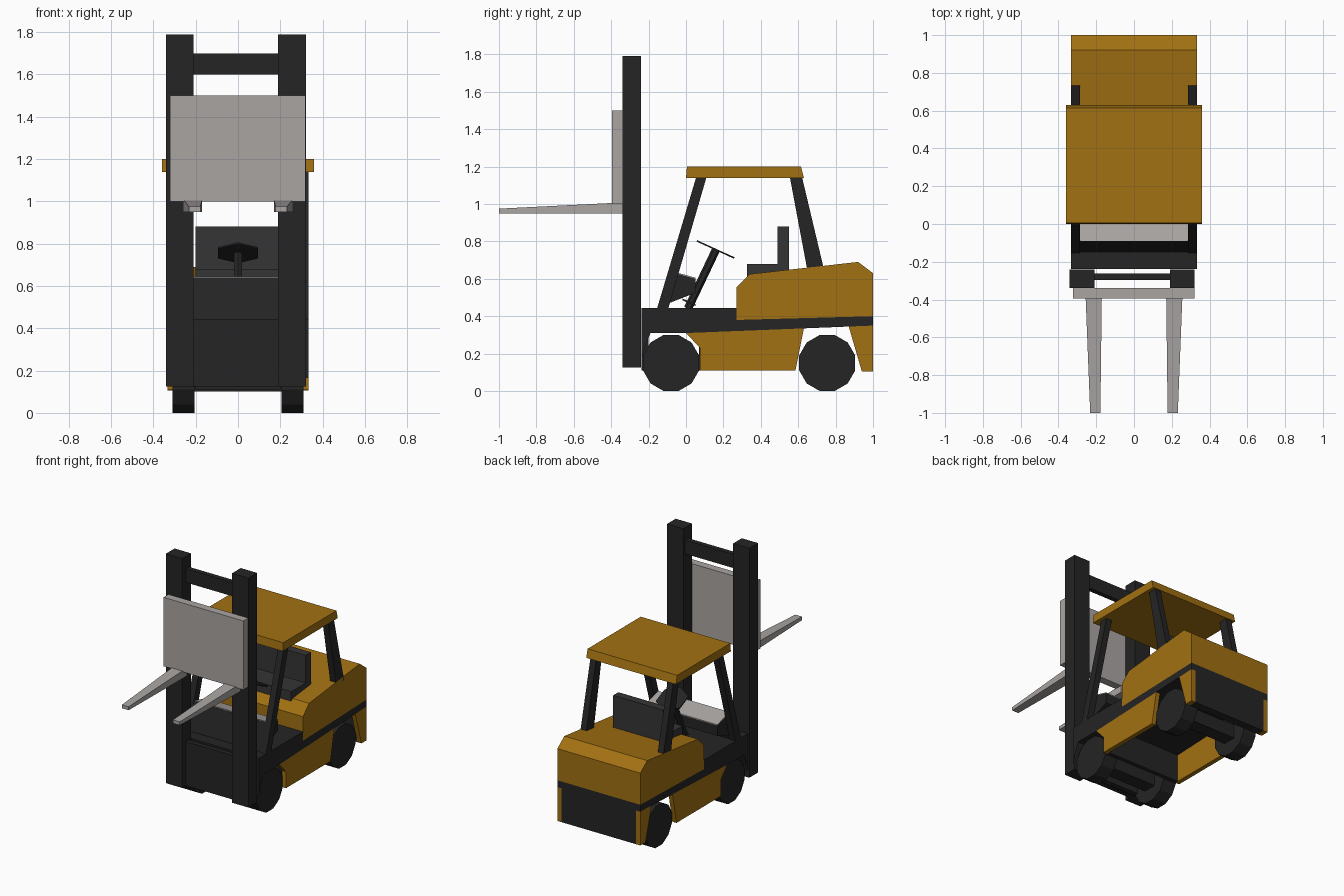
import bpy, bmesh, math
from mathutils import Matrix, Vector

if "Cube" in bpy.data.objects:
    bpy.data.objects.remove(bpy.data.objects["Cube"])


def mat(name, rgb):
    m = bpy.data.materials.new(name)
    m.diffuse_color = (*rgb, 1)
    m.use_nodes = True
    m.node_tree.nodes["Principled BSDF"].inputs["Base Color"].default_value = m.diffuse_color
    return m


YELLOW = mat("ochre paint", (0.36, 0.165, 0.006))
DARK = mat("charcoal", (0.018, 0.018, 0.018))
SEAT = mat("seat grey", (0.035, 0.035, 0.037))
STEEL = mat("light steel", (0.40, 0.375, 0.365))


def finish(bm, name, m):
    bmesh.ops.recalc_face_normals(bm, faces=bm.faces)
    me = bpy.data.meshes.new(name)
    bm.to_mesh(me)
    bm.free()
    me.materials.append(m)
    ob = bpy.data.objects.new(name, me)
    bpy.context.collection.objects.link(ob)
    return ob


def prism(name, profile, x0, x1, m):
    """Extrude a (y, z) side profile from x0 to x1."""
    bm = bmesh.new()
    f = bm.faces.new([bm.verts.new((x0, y, z)) for y, z in profile])
    new = bmesh.ops.extrude_face_region(bm, geom=[f])["geom"]
    bmesh.ops.translate(bm, vec=(x1 - x0, 0, 0),
                        verts=[v for v in new if isinstance(v, bmesh.types.BMVert)])
    return finish(bm, name, m)


def box(name, x, y, z, m):
    return prism(name, [(y[0], z[0]), (y[1], z[0]), (y[1], z[1]), (y[0], z[1])], x[0], x[1], m)


def rod(name, a, b, r, sides, m, turn=0.0):
    """Straight n-sided cylinder from a to b."""
    a, b = Vector(a), Vector(b)
    bm = bmesh.new()
    bmesh.ops.create_cone(bm, cap_ends=True, segments=sides, radius1=r, radius2=r,
                          depth=(b - a).length)
    rot = (b - a).to_track_quat('Z', 'Y').to_matrix().to_4x4()
    bm.transform(Matrix.Translation((a + b) / 2) @ rot @ Matrix.Rotation(turn, 4, 'Z'))
    return finish(bm, name, m)


W = 0.333  # half width of body

# Main body: dark deck band, yellow engine hood, dark rear plate
prism("deck_band", [(-0.237, 0.31), (-0.237, 0.445), (0.27, 0.445), (0.27, 0.38), (1, 0.40),
                    (1, 0.35), (0.63, 0.335), (0, 0.31)], -W, W, DARK)
prism("engine_hood", [(0.27, 0.38), (0.27, 0.555), (0.34, 0.625), (0.92, 0.69), (1, 0.63),
                      (1, 0.40)], -W, W, YELLOW)
box("rear_plate", (-0.30, 0.30), (0.94, 1.0), (0.105, 0.36), DARK)

# Underside: cross plate, front bulkhead and axles
box("cross_plate", (-0.30, 0.30), (0.07, 0.10), (0.11, 0.33), DARK)
box("front_bulkhead", (-0.2, 0.2), (-0.237, -0.20), (0.11, 0.33), DARK)
for y, n in ((-0.08, "front"), (0.755, "rear")):
    box(n + "_axle", (-0.21, 0.21), (y - 0.05, y + 0.05), (0.10, 0.20), DARK)

for s, side in ((-1, "left"), (1, "right")):
    # Yellow lower side panels, leaving trapezoid wheel arches
    prism(side + "_side_panel", [(0, 0.31), (0.075, 0.23), (0.075, 0.11), (0.585, 0.11),
                                 (0.63, 0.335)], s * 0.30, s * W, YELLOW)
    prism(side + "_rear_panel", [(0.87, 0.345), (0.94, 0.105), (1, 0.105), (1, 0.35)],
          s * 0.30, s * W, YELLOW)
    # Front fender lip beside the mast
    prism(side + "_front_fender", [(-0.237, 0.165), (-0.237, 0.31), (-0.19, 0.31),
                                   (-0.225, 0.22)], s * 0.20, s * W, DARK)
    # Wheels
    for y, n in ((-0.08, "front"), (0.755, "rear")):
        rod(f"{side}_{n}_wheel", (s * 0.205, y, 0.15), (s * 0.31, y, 0.15), 0.155, 12, DARK,
            math.pi / 12)
    # Cab pillars
    prism(side + "_front_pillar", [(-0.155, 0.44), (-0.095, 0.44), (0.11, 1.145), (0.055, 1.145)],
          s * 0.287, s * W, DARK)
    prism(side + "_rear_pillar", [(0.65, 0.64), (0.74, 0.64), (0.62, 1.145), (0.555, 1.145)],
          s * 0.287, s * W, DARK)
    # Mast uprights
    box(side + "_mast_upright", (-0.01 + s * 0.2, -0.01 + s * 0.331), (-0.34, -0.24),
        (0.125, 1.79), DARK)
    # Forks, narrowing toward the tip
    fork = prism(side + "_fork", [(-0.34, 0.95), (-0.34, 1.008), (-1, 0.975), (-1, 0.95)],
                 s * 0.17, s * 0.258, STEEL)
    for v in fork.data.vertices:
        if v.co.y < -0.9:
            v.co.x = s * (0.178 if abs(v.co.x) < 0.2 else 0.232)

# Roof, slightly sloped at the rear edge
prism("roof", [(0, 1.14), (0.63, 1.14), (0.615, 1.2), (0.005, 1.2)], -0.36, 0.36, YELLOW)

# Mast cross beam, lower panel and fork carriage
box("mast_cross_beam", (-0.22, 0.20), (-0.297, -0.262), (1.6, 1.7), DARK)
box("mast_lower_panel", (-0.22, 0.20), (-0.297, -0.262), (0.125, 0.445), DARK)
box("fork_carriage", (-0.322, 0.32), (-0.395, -0.338), (1.0, 1.5), STEEL)

# Dashboard with a pale top
prism("dashboard", [(-0.15, 0.44), (-0.093, 0.64), (0.05, 0.60), (0.05, 0.525), (-0.09, 0.47),
                    (-0.10, 0.44)], -0.287, 0.287, DARK)
prism("dashboard_top", [(-0.09, 0.639), (-0.09, 0.645), (0.05, 0.606), (0.05, 0.60)],
      -0.287, 0.287, STEEL)

# Steering column, wheel and pedal
rod("steering_column", (0, 0.01, 0.44), (0, 0.16, 0.755), 0.022, 6, DARK)
n = Vector((0, 0.08, 0.175)).normalized() * 0.004
c = Vector((0, 0.158, 0.757))
wheel = rod("steering_wheel", c - n, c + n, 0.11, 6, DARK)
prism("pedal", [(-0.02, 0.485), (0.05, 0.455), (0.05, 0.465), (-0.02, 0.495)], 0.08, 0.14, DARK)

# Seat
box("seat_cushion", (-0.2, 0.2), (0.325, 0.50), (0.60, 0.68), SEAT)
box("seat_back", (-0.2, 0.2), (0.49, 0.55), (0.62, 0.88), SEAT)
